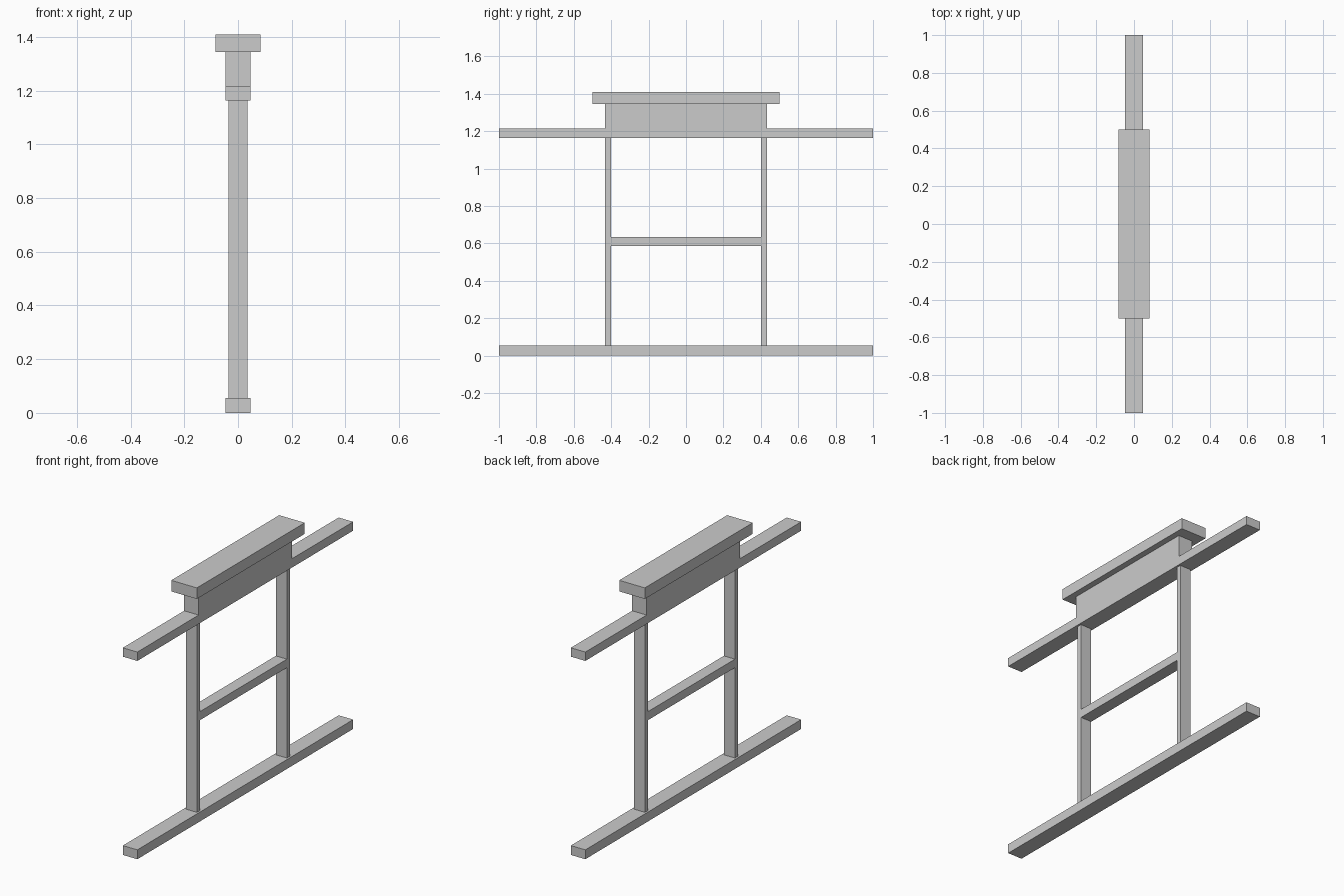
import bpy, bmesh

if "Cube" in bpy.data.objects:
    bpy.data.objects.remove(bpy.data.objects["Cube"])


def box(name, half_x, y0, y1, z0, z1):
    """Axis-aligned beam centred on x = 0."""
    return side_profile(name, half_x, [(y0, z0), (y1, z0), (y1, z1), (y0, z1)])


def side_profile(name, half_x, outline):
    """Extrude a closed (y, z) outline across x."""
    bm = bmesh.new()
    face = bm.faces.new([bm.verts.new((-half_x, y, z)) for y, z in outline])
    new = bmesh.ops.extrude_face_region(bm, geom=[face])["geom"]
    for v in new:
        if isinstance(v, bmesh.types.BMVert):
            v.co.x = half_x
    bmesh.ops.recalc_face_normals(bm, faces=bm.faces)
    mesh = bpy.data.meshes.new(name)
    bm.to_mesh(mesh)
    bm.free()
    obj = bpy.data.objects.new(name, mesh)
    bpy.context.collection.objects.link(obj)
    return obj


# Bottom rail
box("bottom_rail", 0.047, -1, 1, 0, 0.055)

# Top rail with the raised block in one piece
right = [(1, 1.163), (1, 1.215), (0.432, 1.215), (0.432, 1.345)]
left = [(-y, z) for y, z in reversed(right)]
side_profile("top_rail", 0.047, right + left)

# Wide cap
box("cap", 0.083, -0.5, 0.5, 1.345, 1.41)

# Two upright posts
for name, y in (("front_post", -0.417), ("back_post", 0.417)):
    box(name, 0.036, y - 0.015, y + 0.015, 0.055, 1.163)

# Middle crossbar
box("crossbar", 0.036, -0.402, 0.402, 0.585, 0.635)
